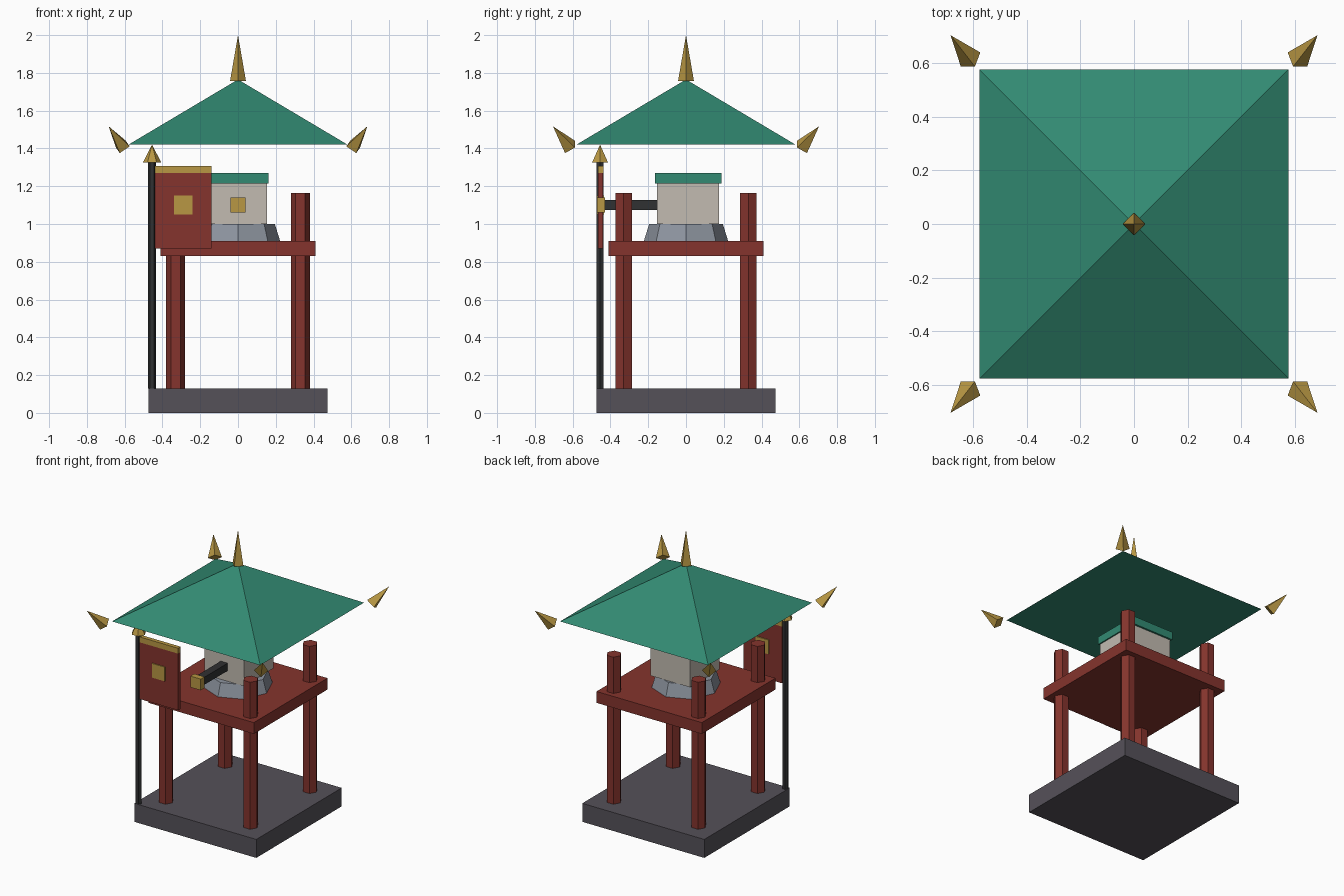
import bpy
import math
from mathutils import Matrix, Vector

if "Cube" in bpy.data.objects:
    bpy.data.objects.remove(bpy.data.objects["Cube"], do_unlink=True)


def linear(v):
    v /= 255
    return v / 12.92 if v <= 0.04045 else ((v + 0.055) / 1.055) ** 2.4


def material(name, r, g, b):
    mat = bpy.data.materials.new(name)
    col = (linear(r), linear(g), linear(b), 1)
    mat.use_nodes = True
    mat.diffuse_color = col
    bsdf = next(n for n in mat.node_tree.nodes if n.type == "BSDF_PRINCIPLED")
    bsdf.inputs["Base Color"].default_value = col
    return mat


red = material("red_wood", 133, 52, 45)
green = material("green_tile", 50, 138, 114)
gold = material("gold", 184, 151, 67)
cream = material("cream_plaster", 194, 187, 177)
stone = material("blue_grey_stone", 142, 149, 160)
slate = material("dark_slate", 85, 81, 89)
black = material("black_iron", 48, 49, 50)


def finish(name, mat):
    obj = bpy.context.object
    obj.name = name
    obj.data.materials.append(mat)
    return obj


def box(name, mat, low, high):
    """Box between two opposite corners."""
    low, high = Vector(low), Vector(high)
    bpy.ops.mesh.primitive_cube_add(size=1)
    obj = finish(name, mat)
    obj.data.transform(Matrix.Translation((low + high) / 2) @ Matrix.Diagonal((*(high - low), 1)))
    return obj


def prism(name, mat, sides, r1, r2, x, y, z1, z2, turn=90):
    """Upright prism, frustum or pyramid, with a corner on +x at the default turn."""
    bpy.ops.mesh.primitive_cone_add(vertices=sides, radius1=r1, radius2=r2, depth=z2 - z1)
    obj = finish(name, mat)
    obj.data.transform(Matrix.Translation((x, y, (z1 + z2) / 2))
                       @ Matrix.Rotation(math.radians(turn), 4, "Z"))
    return obj


# Base slab, posts and platform
box("base_slab", slate, (-0.475, -0.475, 0), (0.475, 0.475, 0.13))
for sx in (-1, 1):
    for sy in (-1, 1):
        prism("post", red, 6, 0.05, 0.05, 0.33 * sx, 0.33 * sy, 0.13, 1.165)
box("platform", red, (-0.41, -0.41, 0.83), (0.41, 0.41, 0.91))

# Stone plinth and small shrine body
prism("plinth", stone, 8, 0.223, 0.195, 0, 0, 0.91, 1.0)
box("shrine_body", cream, (-0.153, -0.153, 1.0), (0.153, 0.175, 1.215))
box("shrine_lid", green, (-0.162, -0.164, 1.215), (0.162, 0.188, 1.27))

# Striking beam with gold end
box("beam", black, (-0.027, -0.44, 1.075), (0.027, -0.15, 1.128))
box("beam_end", gold, (-0.04, -0.472, 1.062), (0.04, -0.43, 1.141))

# Banner on its corner pole
prism("banner_pole", black, 6, 0.021, 0.021, -0.455, -0.455, 0.13, 1.33)
prism("pole_tip", gold, 6, 0.049, 0, -0.455, -0.455, 1.325, 1.42)
box("banner_cloth", red, (-0.44, -0.465, 0.87), (-0.14, -0.44, 1.27))
box("banner_band", gold, (-0.44, -0.467, 1.27), (-0.14, -0.438, 1.308))
box("banner_emblem", gold, (-0.34, -0.472, 1.05), (-0.24, -0.433, 1.15))

# Roof and top finial
prism("roof", green, 4, 0.577 * math.sqrt(2), 0, 0, 0, 1.422, 1.765, turn=45)
prism("roof_finial", gold, 4, 0.042, 0, 0, 0, 1.757, 2.0)

# Tilted spikes off the four roof corners
tilt = Matrix.Rotation(0.6, 4, "Y") @ Matrix.Rotation(-0.6, 4, "X")
for sx in (-1, 1):
    for sy in (-1, 1):
        spike = prism("corner_spike", gold, 4, 0.045, 0, 0, 0, 0, 0.16, turn=45)
        spike.data.transform(Matrix.Diagonal((sx, sy, 1, 1))
                             @ Matrix.Translation((0.61, 0.614, 1.408)) @ tilt)
        if sx * sy < 0:
            spike.data.flip_normals()
